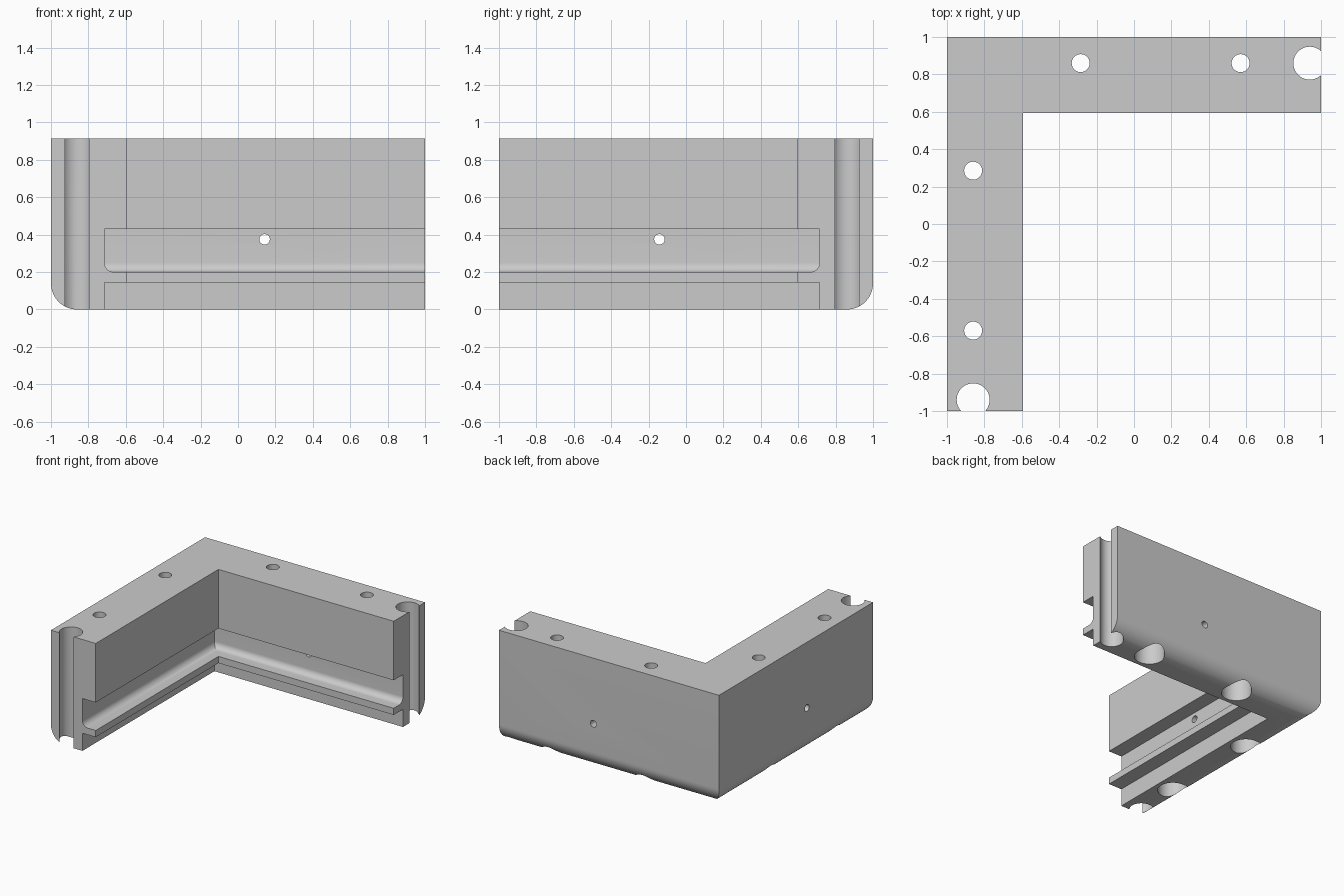
import bpy
import bmesh
from math import cos, sin, pi, radians
from mathutils import Matrix, Vector

cube = bpy.data.objects.get("Cube")
if cube:
    bpy.data.objects.remove(cube, do_unlink=True)

HEIGHT, WIDTH, GROOVE = 0.915, 0.407, 0.286
EDGE, FILLET = 0.14, 0.05

grey = bpy.data.materials.new("plain grey")
grey.use_nodes = True
grey.diffuse_color = (0.6, 0.6, 0.6, 1)
grey.node_tree.nodes["Principled BSDF"].inputs["Base Color"].default_value = (0.6, 0.6, 0.6, 1)


def arc(cx, cz, r, start, end, steps):
    angles = [radians(start + (end - start) * i / steps) for i in range(steps + 1)]
    return [(cx + r * cos(a), cz + r * sin(a)) for a in angles]


# Cross-section: distance in from the outer wall, height
profile = [(0, HEIGHT)]
profile += arc(EDGE, EDGE, EDGE, 180, 270, 16)
profile += [(GROOVE, 0), (GROOVE, 0.145), (WIDTH, 0.145), (WIDTH, 0.2)]
profile += arc(GROOVE + FILLET, 0.2 + FILLET, FILLET, 270, 180, 10)
profile += [(GROOVE, 0.43), (WIDTH, 0.43), (WIDTH, HEIGHT)]

# Sweep the section around the mitred corner
bm = bmesh.new()
rings = [
    [bm.verts.new((d - 1, -1, z)) for d, z in profile],
    [bm.verts.new((d - 1, 1 - d, z)) for d, z in profile],
    [bm.verts.new((1, 1 - d, z)) for d, z in profile],
]
count = len(profile)
for a, b in zip(rings, rings[1:]):
    for i in range(count):
        j = (i + 1) % count
        bm.faces.new((a[i], a[j], b[j], b[i]))
bm.faces.new(rings[0])
bm.faces.new(rings[-1])
bmesh.ops.recalc_face_normals(bm, faces=bm.faces)
mesh = bpy.data.meshes.new("corner_bracket")
bm.to_mesh(mesh)
bm.free()
mesh.materials.append(grey)
bracket = bpy.data.objects.new("corner_bracket", mesh)
bpy.context.collection.objects.link(bracket)
bpy.context.view_layer.objects.active = bracket
bracket.select_set(True)


def drill(start, end, radius):
    """Cut a round hole between two points."""
    start, end = Vector(start), Vector(end)
    axis = end - start
    turn = axis.to_track_quat('Z', 'Y').to_matrix().to_4x4()
    tool = bmesh.new()
    bmesh.ops.create_cone(tool, cap_ends=True, segments=40, radius1=radius, radius2=radius,
                          depth=axis.length, matrix=Matrix.Translation((start + end) / 2) @ turn)
    data = bpy.data.meshes.new("drill")
    tool.to_mesh(data)
    tool.free()
    data.materials.append(grey)
    cutter = bpy.data.objects.new("drill", data)
    cutter.hide_render = True
    bpy.context.collection.objects.link(cutter)
    mod = bracket.modifiers.new("hole", 'BOOLEAN')
    mod.operation = 'DIFFERENCE'
    mod.solver = 'EXACT'
    mod.object = cutter
    bpy.ops.object.modifier_apply(modifier=mod.name)
    bpy.data.objects.remove(cutter, do_unlink=True)


def arm_point(along, inward, z, left_arm):
    """Place a point on either arm; the arms mirror across the mitre."""
    return (inward - 1, -along, z) if left_arm else (along, 1 - inward, z)


for left_arm in (False, True):
    # Screw holes with wide counterbores from below
    for along in (-0.285, 0.57):
        drill(arm_point(along, EDGE, 0.3, left_arm), arm_point(along, EDGE, 1.1, left_arm), 0.048)
        drill(arm_point(along, EDGE, -0.1, left_arm), arm_point(along, EDGE, 0.55, left_arm), 0.114)
    # Open keyhole slot at the end of the arm
    drill(arm_point(0.94, EDGE, -0.1, left_arm), arm_point(0.94, EDGE, 1.1, left_arm), 0.088)
    # Small cross hole through the wall
    drill(arm_point(0.142, -0.1, 0.375, left_arm), arm_point(0.142, 0.35, 0.375, left_arm), 0.028)

bpy.ops.object.shade_smooth_by_angle(angle=radians(30))
